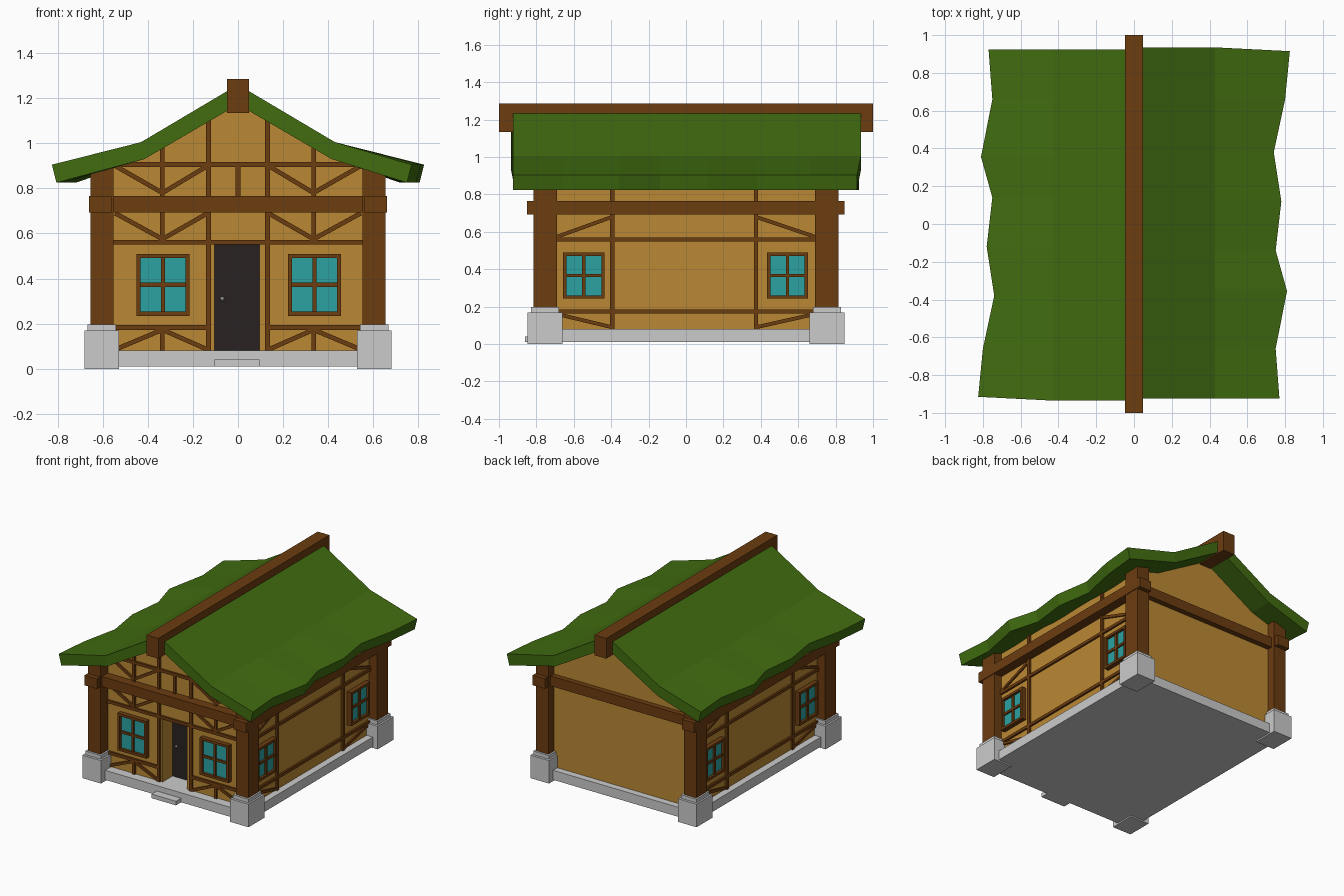
import bpy, bmesh, math
from mathutils import Matrix, Vector

if "Cube" in bpy.data.objects:
    bpy.data.objects.remove(bpy.data.objects["Cube"])


def material(name, rgb):
    m = bpy.data.materials.new(name)
    m.diffuse_color = (*rgb, 1)
    m.use_nodes = True
    m.node_tree.nodes["Principled BSDF"].inputs["Base Color"].default_value = m.diffuse_color
    return m


WOOD = material("wood", (0.15, 0.045, 0.005))
PLASTER = material("plaster", (0.50, 0.25, 0.033))
THATCH = material("green_roof", (0.052, 0.15, 0.005))
GLASS = material("glass", (0.025, 0.36, 0.36))
DARK = material("door_dark", (0.022, 0.016, 0.015))


def finish(name, bm, mat=None):
    bmesh.ops.recalc_face_normals(bm, faces=bm.faces)
    me = bpy.data.meshes.new(name)
    bm.to_mesh(me)
    bm.free()
    if mat:
        me.materials.append(mat)
    ob = bpy.data.objects.new(name, me)
    bpy.context.collection.objects.link(ob)
    return ob


def add_box(bm, x0, x1, y0, y1, z0, z1, matrix=Matrix()):
    local = (Matrix.Translation(((x0 + x1) / 2, (y0 + y1) / 2, (z0 + z1) / 2))
             @ Matrix.Diagonal((x1 - x0, y1 - y0, z1 - z0, 1)))
    bmesh.ops.create_cube(bm, size=1, matrix=matrix @ local)


def boxes(name, items, mat=None, matrix=Matrix()):
    bm = bmesh.new()
    for b in items:
        add_box(bm, *b, matrix)
    return finish(name, bm, mat)


def wall_matrix(u, out, origin):
    """Wall space: x along the wall, y outward, z up."""
    m = Matrix((u, out, (0, 0, 1))).transposed().to_4x4()
    m.translation = Vector(origin)
    return m


FRONT = wall_matrix((1, 0, 0), (0, -1, 0), (0, -0.73, 0))
SIDES = {"right": wall_matrix((0, 1, 0), (1, 0, 0), (0.59, 0, 0)),
         "left": wall_matrix((0, 1, 0), (-1, 0, 0), (-0.59, 0, 0))}


def timber(name, rails, braces, matrix):
    """Upright/level rails (u0,u1,z0,z1) and slanted braces (u0,z0,u1,z1)."""
    bm = bmesh.new()
    for u0, u1, z0, z1 in rails:
        add_box(bm, u0, u1, -0.01, 0.014, z0, z1, matrix)
    for u0, z0, u1, z1 in braces:
        length = math.hypot(u1 - u0, z1 - z0)
        m = (matrix @ Matrix.Translation(((u0 + u1) / 2, 0, (z0 + z1) / 2))
             @ Matrix.Rotation(-math.atan2(z1 - z0, u1 - u0), 4, 'Y'))
        add_box(bm, -length / 2, length / 2, -0.01, 0.011, -0.01, 0.01, m)
    finish(name, bm, WOOD)


def window(name, u0, u1, z0, z1, matrix):
    f, c, h = 0.018, (u0 + u1) / 2, (z0 + z1) / 2
    boxes(name + "_frame", [
        (u0, u0 + f, -0.01, 0.035, z0, z1), (u1 - f, u1, -0.01, 0.035, z0, z1),
        (u0 + f, u1 - f, -0.01, 0.035, z0, z0 + f), (u0 + f, u1 - f, -0.01, 0.035, z1 - f, z1),
        (c - 0.009, c + 0.009, -0.01, 0.028, z0 + f, z1 - f),
        (u0 + f, u1 - f, -0.01, 0.027, h - 0.009, h + 0.009)], WOOD, matrix)
    boxes(name + "_glass", [(u0 + f, u1 - f, -0.01, 0.016, z0 + f, z1 - f)], GLASS, matrix)


def corners(name, x0, x1, y0, y1, z0, z1, mat=None):
    """Four copies of a box, mirrored in x and y."""
    boxes(name, [(*sorted((sx * x0, sx * x1)), *sorted((sy * y0, sy * y1)), z0, z1)
                 for sx in (-1, 1) for sy in (-1, 1)], mat)


# Stone base, step and footings
boxes("foundation", [(-0.64, 0.64, -0.8, 0.8, 0.01, 0.08)])
boxes("front_step", [(-0.105, 0.095, -0.86, -0.78, 0.01, 0.04)])
corners("corner_footing", 0.527, 0.68, 0.66, 0.848, 0, 0.17)
corners("footing_cap", 0.54, 0.667, 0.678, 0.83, 0.17, 0.197)

# Corner posts and the ring of heavy beams
corners("corner_post", 0.553, 0.655, 0.69, 0.815, 0.19, 0.9, WOOD)
boxes("side_beam", [(s * 0.61 - 0.05, s * 0.61 + 0.05, -0.85, 0.848, 0.692, 0.766)
                    for s in (-1, 1)], WOOD)
boxes("cross_beam", [(-0.64, 0.64, -0.8, -0.71, 0.692, 0.766),
                     (-0.64, 0.64, 0.73, 0.79, 0.692, 0.766)], WOOD)

# Plaster body with gables, and a doorway recess cut from it
bm = bmesh.new()
profile = [(-0.59, 0.07), (0.59, 0.07), (0.59, 0.895), (0.42, 0.945), (0, 1.19), (-0.42, 0.945), (-0.59, 0.895)]
face = bm.faces.new([bm.verts.new((x, -0.73, z)) for x, z in profile])
ext = bmesh.ops.extrude_face_region(bm, geom=[face])
bmesh.ops.translate(bm, vec=(0, 1.48, 0),
                    verts=[v for v in ext["geom"] if isinstance(v, bmesh.types.BMVert)])
walls = finish("walls", bm, PLASTER)
cutter = boxes("doorway_cutter", [(-0.105, 0.095, -0.9, -0.6, 0.05, 0.55)])
cutter.hide_render = True
cutter.hide_viewport = True
mod = walls.modifiers.new("doorway", 'BOOLEAN')
mod.operation, mod.solver, mod.object = 'DIFFERENCE', 'EXACT', cutter

# Door and knob
boxes("door", [(-0.105, 0.095, -0.615, -0.59, 0.08, 0.55)], DARK)
bm = bmesh.new()
bmesh.ops.create_uvsphere(bm, u_segments=8, v_segments=6, radius=0.009,
                          matrix=Matrix.Translation((-0.07, -0.622, 0.31)))
finish("door_knob", bm)

# Front timber framing
rails = [(-0.56, 0.56, 0.55, 0.572), (-0.6, 0.6, 0.895, 0.917), (-0.01, 0.01, 0.766, 0.895)]
braces = []
for s in (-1, 1):
    def span(a, b):
        return sorted((s * a, s * b))
    rails += [(*span(0.12, 0.143), 0.08, 1.11), (*span(0.325, 0.345), 0.55, 0.985),
              (*span(0.325, 0.345), 0.08, 0.18), (*span(0.13, 0.56), 0.173, 0.195)]
    for out in (0.135, 0.545):
        braces += [(s * 0.335, 0.575, s * out, 0.69), (s * 0.335, 0.78, s * out, 0.9),
                   (s * 0.335, 0.173, s * out, 0.085)]
timber("front_timber", rails, braces, FRONT)
window("front_window_left", -0.45, -0.215, 0.235, 0.51, FRONT)
window("front_window_right", 0.222, 0.457, 0.235, 0.51, FRONT)

# Side timber framing and windows
for side, m in SIDES.items():
    rails = [(-0.7, 0.7, 0.548, 0.57), (-0.7, 0.7, 0.163, 0.185),
             (-0.405, -0.383, 0.08, 0.88), (0.363, 0.385, 0.08, 0.88)]
    braces = [(-0.7, 0.57, -0.395, 0.68), (0.7, 0.57, 0.375, 0.68),
              (-0.7, 0.163, -0.395, 0.09), (0.7, 0.163, 0.375, 0.09)]
    timber(side + "_timber", rails, braces, m)
    window(side + "_window_front", -0.657, -0.435, 0.243, 0.49, m)
    window(side + "_window_back", 0.433, 0.652, 0.243, 0.49, m)

# Roof slopes: kinked section with a ragged eave, second slope turned half a circle
EAVE = [(0.77, -0.925), (0.75, -0.66), (0.81, -0.355), (0.75, -0.14),
        (0.78, 0.12), (0.74, 0.38), (0.80, 0.66), (0.825, 0.915)]
for name, angle in (("roof_right", 0), ("roof_left", math.pi)):
    bm = bmesh.new()
    rows = []
    for i, (ex, ey) in enumerate(EAVE):
        y = 0.935 if i == len(EAVE) - 1 else ey
        section = [(0, y, 1.26), (0.43, y, 1.005), (ex, ey, 0.905),
                   (ex - 0.02, ey, 0.825), (0.415, y, 0.93), (0, y, 1.172)]
        rows.append([bm.verts.new(p) for p in section])
    for a, b in zip(rows, rows[1:]):
        for k in range(6):
            n = (k + 1) % 6
            bm.faces.new((a[k], a[n], b[n], b[k]))
    for r in (rows[0], rows[-1]):
        bm.faces.new((r[0], r[1], r[4], r[5]))
        bm.faces.new((r[1], r[2], r[3], r[4]))
    bm.transform(Matrix.Rotation(angle, 4, 'Z'))
    finish(name, bm, THATCH)

# Ridge beam
boxes("ridge_beam", [(-0.048, 0.048, -1, 1, 1.135, 1.285)], WOOD)
